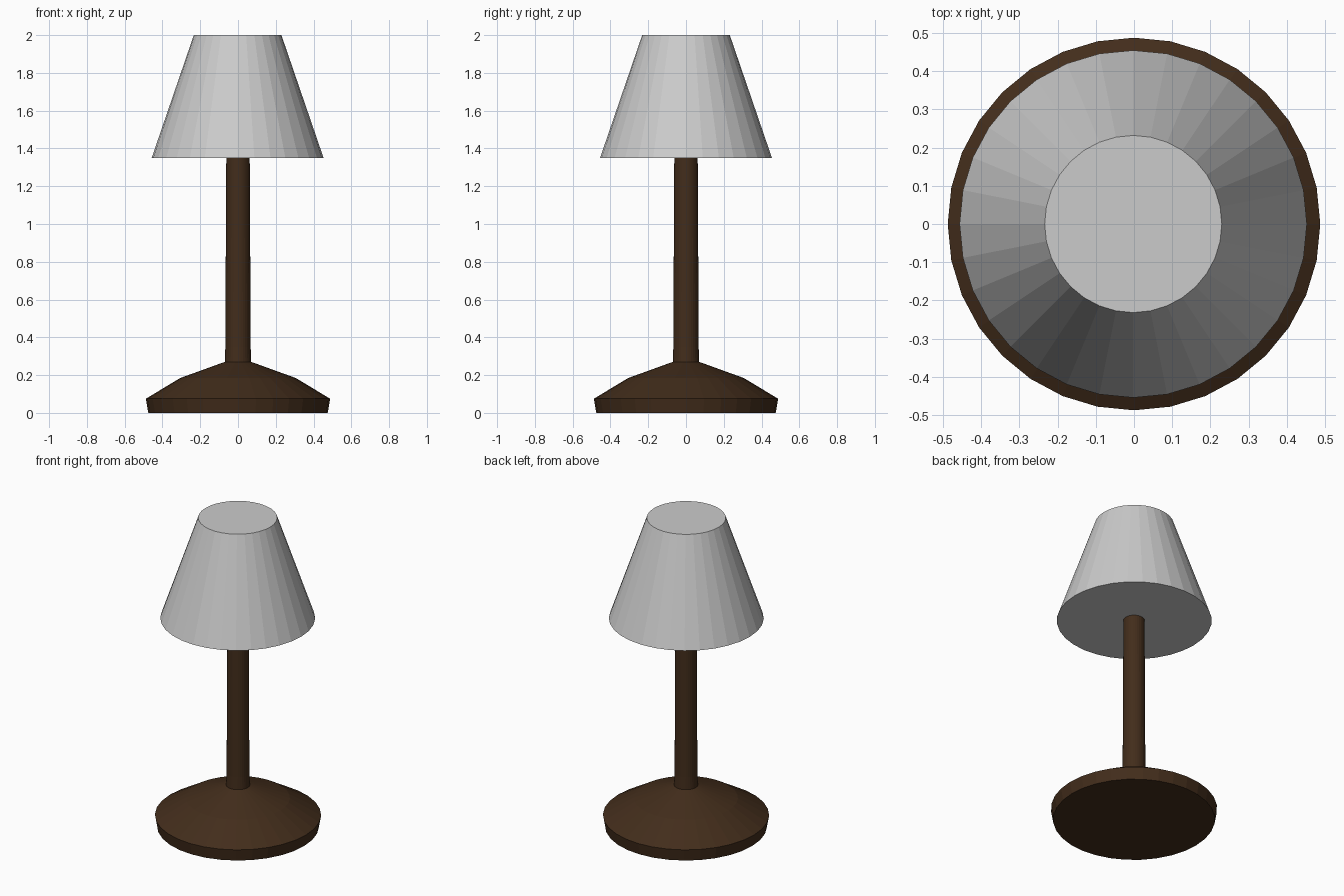
import bpy, bmesh
from math import cos, sin, tau

if "Cube" in bpy.data.objects:
    bpy.data.objects.remove(bpy.data.objects["Cube"])

SIDES = 32


def lathe(name, profile, x=0.0, material=None):
    """Closed solid of revolution from (radius, z) points, listed bottom to top."""
    bm = bmesh.new()
    rings = [[bm.verts.new((x + r * cos(tau * i / SIDES), r * sin(tau * i / SIDES), z))
              for i in range(SIDES)] for r, z in profile]
    for low, high in zip(rings, rings[1:]):
        for i in range(SIDES):
            j = (i + 1) % SIDES
            bm.faces.new((low[i], low[j], high[j], high[i]))
    bm.faces.new(rings[0][::-1])
    bm.faces.new(rings[-1])
    mesh = bpy.data.meshes.new(name)
    bm.to_mesh(mesh)
    bm.free()
    if material:
        mesh.materials.append(material)
    obj = bpy.data.objects.new(name, mesh)
    bpy.context.collection.objects.link(obj)
    return obj


wood = bpy.data.materials.new("dark_wood")
wood.diffuse_color = (0.055, 0.026, 0.011, 1)
wood.use_nodes = True
wood.node_tree.nodes["Principled BSDF"].inputs["Base Color"].default_value = wood.diffuse_color

# Foot and stem turned as one piece
lathe("base_and_stem", [(0.475, 0), (0.488, 0.075), (0.305, 0.185), (0.07, 0.27),
                        (0.067, 0.35), (0.065, 0.8), (0.062, 1.36)], material=wood)

# Closed tapered shade
lathe("shade", [(0.455, 1.35), (0.232, 2.0)], x=-0.002)
